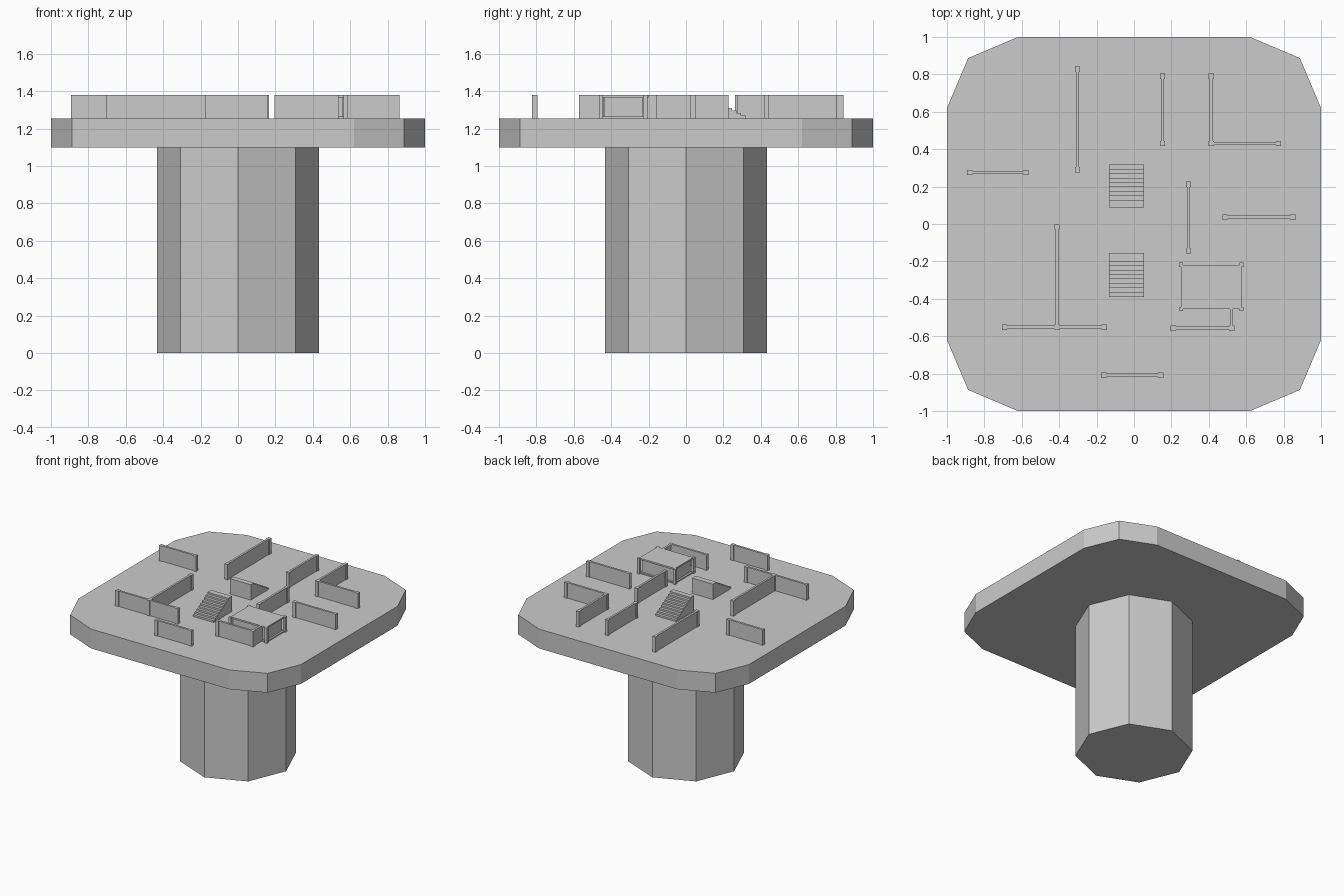
import bpy, bmesh
from math import pi, cos, sin

if "Cube" in bpy.data.objects:
    bpy.data.objects.remove(bpy.data.objects["Cube"])

DECK, TOP = 1.255, 1.38
WALL, POST = 0.017, 0.028


def add_mesh(name, bm):
    bmesh.ops.recalc_face_normals(bm, faces=bm.faces)
    me = bpy.data.meshes.new(name)
    bm.to_mesh(me)
    bm.free()
    ob = bpy.data.objects.new(name, me)
    bpy.context.collection.objects.link(ob)
    return ob


def extrude(name, pts, vec):
    bm = bmesh.new()
    face = bm.faces.new([bm.verts.new(p) for p in pts])
    r = bmesh.ops.extrude_face_region(bm, geom=[face], use_keep_orig=True)
    verts = [v for v in r["geom"] if isinstance(v, bmesh.types.BMVert)]
    bmesh.ops.translate(bm, verts=verts, vec=vec)
    return add_mesh(name, bm)


def box(name, x0, x1, y0, y1, z0=DECK, z1=TOP):
    return extrude(name, [(x0, y0, z0), (x1, y0, z0), (x1, y1, z0), (x0, y1, z0)],
                   (0, 0, z1 - z0))


def post(name, x, y, s=POST):
    return box(name, x - s / 2, x + s / 2, y - s / 2, y + s / 2)


def wall(name, x0, y0, x1, y1):
    """Thin wall between two post centres, with a thicker post at each end."""
    w = WALL / 2
    if x0 == x1:
        box(name, x0 - w, x0 + w, y0, y1)
    else:
        box(name, x0, x1, y0 - w, y0 + w)
    post(name + "_post_a", x0, y0)
    post(name + "_post_b", x1, y1)


# Octagonal column
extrude("column", [(0.433 * cos(i * pi / 4), 0.433 * sin(i * pi / 4), 0) for i in range(8)],
        (0, 0, 1.1))

# Rounded-square platform, one corner rotated four times
corner = [(1, 0.62), (0.887, 0.887), (0.62, 1)]
outline = []
for c, s in ((1, 0), (0, 1), (-1, 0), (0, -1)):
    outline += [(x * c - y * s, x * s + y * c, 1.098) for x, y in corner]
extrude("platform", outline, (0, 0, DECK - 1.098))

# Low walls: start and end post centres
walls = [
    (-0.302, 0.29, -0.302, 0.827), (0.152, 0.43, 0.152, 0.79),
    (0.413, 0.43, 0.413, 0.79), (0.413, 0.43, 0.772, 0.43),
    (-0.878, 0.276, -0.577, 0.276), (0.291, -0.145, 0.291, 0.212),
    (0.487, 0.036, 0.849, 0.036), (-0.411, -0.552, -0.411, -0.016),
    (-0.693, -0.552, -0.159, -0.552), (-0.162, -0.809, 0.143, -0.809),
    (0.21, -0.557, 0.522, -0.557),
]
for i, w in enumerate(walls):
    wall(f"wall_{i + 1}", *w)

# Short link between the last wall and the room
box("room_link_wall", 0.522 - WALL / 2, 0.522 + WALL / 2, -0.557, -0.44)

# Small roofed room: corner posts, recessed core, top and bottom rails
X0, X1, Y0, Y1 = 0.252, 0.574, -0.454, -0.218
box("room_core", X0 + 0.015, X1 - 0.015, Y0 + 0.015, Y1 - 0.015, DECK, TOP - 0.005)
box("room_roof", X0, X1, Y0, Y1, TOP - 0.013, TOP)
box("room_sill", X0, X1, Y0, Y1, DECK, DECK + 0.009)
for x in (X0, X1):
    for y in (Y0, Y1):
        post("room_post", x, y, 0.022)

# Two solid flights of nine steps, descending away from each other
STEPS, RUN = 9, 0.0235
RISE = (TOP - DECK) / STEPS
for name, y_low, y_high in (("stairs_back", 0.317, 0.087), ("stairs_front", -0.389, -0.155)):
    d = 1 if y_high > y_low else -1
    profile = [(y_low, DECK)]
    for i in range(STEPS):
        z = DECK + (i + 1) * RISE
        profile.append((y_low + d * i * RUN, z))
        profile.append((y_low + d * (i + 1) * RUN if i < STEPS - 1 else y_high, z))
    profile.append((y_high, DECK))
    extrude(name, [(-0.133, y, z) for y, z in profile], (0.187, 0, 0))
